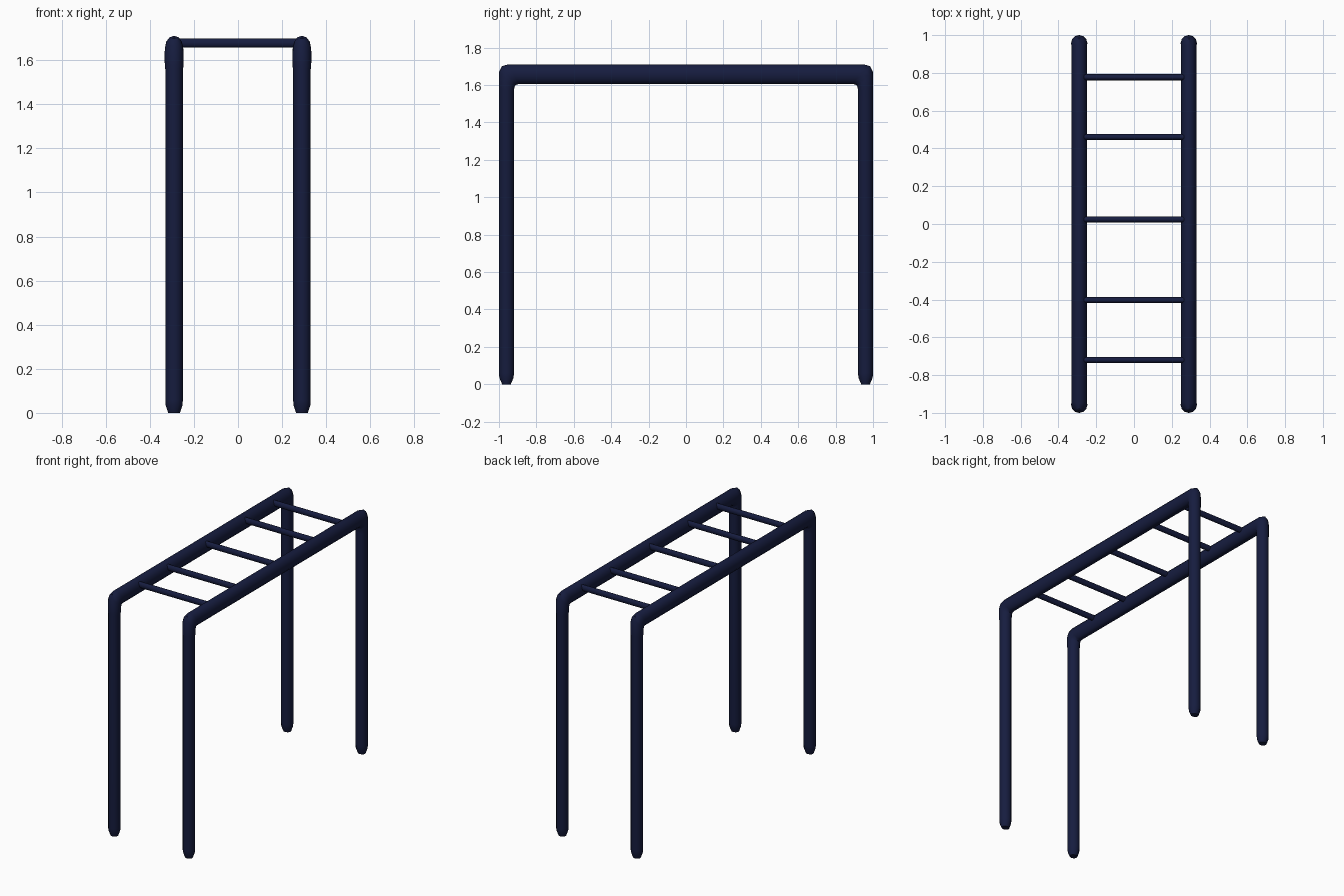
import bpy, bmesh, math
from mathutils import Vector

if "Cube" in bpy.data.objects:
    bpy.data.objects.remove(bpy.data.objects["Cube"])

SIDES = 12
navy = bpy.data.materials.new("navy_paint")
navy.diffuse_color = (0.008, 0.012, 0.05, 1)
navy.use_nodes = True
navy.node_tree.nodes["Principled BSDF"].inputs["Base Color"].default_value = navy.diffuse_color


def finish(name, bm):
    bmesh.ops.recalc_face_normals(bm, faces=bm.faces)
    me = bpy.data.meshes.new(name)
    bm.to_mesh(me)
    bm.free()
    me.materials.append(navy)
    ob = bpy.data.objects.new(name, me)
    bpy.context.collection.objects.link(ob)
    bpy.context.view_layer.objects.active = ob
    ob.select_set(True)
    bpy.ops.object.shade_smooth_by_angle(angle=math.radians(40))
    ob.select_set(False)


def tube(name, sections):
    """Skin elliptical rings, each given as centre, half axis a, half axis b."""
    bm = bmesh.new()
    rings = []
    for c, a, b in sections:
        ts = [2 * math.pi * i / SIDES for i in range(SIDES)]
        rings.append([bm.verts.new(c + a * math.cos(t) + b * math.sin(t)) for t in ts])
    for r, s in zip(rings, rings[1:]):
        for i in range(SIDES):
            j = (i + 1) % SIDES
            bm.faces.new((r[i], r[j], s[j], s[i]))
    bm.faces.new(rings[0])
    bm.faces.new(rings[-1])
    finish(name, bm)


# Half frame profile: outer y, z, inner y, z, half width in x
profile = [
    (0.983, 0.0, 0.937, 0.0, 0.027),
    (0.998, 0.035, 0.922, 0.035, 0.038),
    (1.0, 0.06, 0.92, 0.06, 0.04),
    (1.0, 1.56, 0.92, 1.56, 0.04),
    (1.0, 1.57, 0.92, 1.565, 0.042),
    (0.999, 1.67, 0.918, 1.585, 0.043),
    (0.985, 1.70, 0.912, 1.60, 0.042),
    (0.95, 1.711, 0.895, 1.605, 0.041),
]

# Side frames: two legs, rounded elbows and the top rail in one tube
for name, x in (("left_frame", -0.29), ("right_frame", 0.29)):
    rows = [(s, p) for s, ps in ((1, profile), (-1, profile[::-1])) for p in ps]
    sections = []
    for s, (oy, oz, iy, iz, w) in rows:
        outer, inner = Vector((x, s * oy, oz)), Vector((x, s * iy, iz))
        sections.append(((outer + inner) / 2, (outer - inner) / 2, Vector((w, 0, 0))))
    tube(name, sections)

# Rungs across the rails
for n, y in enumerate((-0.72, -0.403, 0.024, 0.46, 0.777), 1):
    tube(f"rung_{n}", [(Vector((x, y, 1.678)), Vector((0, 0.016, 0)), Vector((0, 0, 0.021)))
                       for x in (-0.28, 0.28)])
